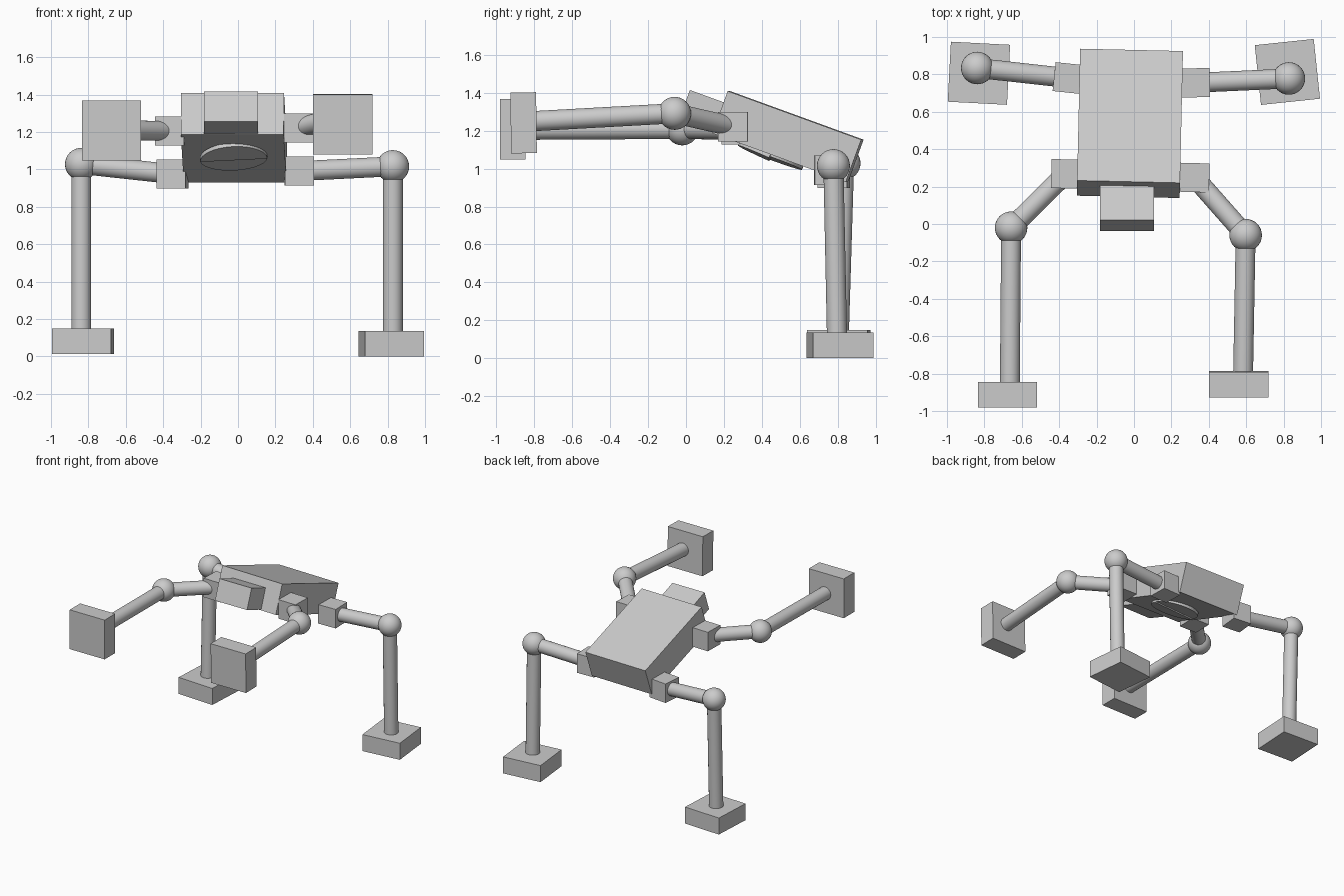
import bpy, bmesh, math
from mathutils import Vector, Matrix, Euler

if "Cube" in bpy.data.objects:
    bpy.data.objects.remove(bpy.data.objects["Cube"])


def box(name, loc, size, rot=(0, 0, 0)):
    bpy.ops.mesh.primitive_cube_add(size=1, location=loc, rotation=[math.radians(a) for a in rot])
    ob = bpy.context.object
    ob.name = name
    ob.scale = size
    return ob


def rod(name, a, b, radius=0.053):
    a, b = Vector(a), Vector(b)
    bpy.ops.mesh.primitive_cylinder_add(vertices=32, radius=radius, depth=(b - a).length, location=(a + b) / 2)
    ob = bpy.context.object
    ob.name = name
    ob.rotation_euler = (b - a).to_track_quat('Z', 'Y').to_euler()
    bpy.ops.object.shade_smooth_by_angle()


def ball(name, loc, radius=0.087):
    bpy.ops.mesh.primitive_uv_sphere_add(segments=32, ring_count=16, radius=radius, location=loc)
    bpy.context.object.name = name
    bpy.ops.object.shade_smooth()


def half_disc(name, frame, side, tilt, radius=0.18, thick=0.022):
    """Half-round plate lying under the torso, hinged on its straight edge."""
    bm = bmesh.new()
    arc = [math.pi * i / 24 for i in range(25)]
    verts = [bm.verts.new((radius * math.cos(t), side * radius * math.sin(t), 0)) for t in arc]
    face = bm.faces.new(verts)
    ext = bmesh.ops.extrude_face_region(bm, geom=[face])
    bmesh.ops.translate(bm, vec=(0, 0, -thick),
                        verts=[g for g in ext['geom'] if isinstance(g, bmesh.types.BMVert)])
    bmesh.ops.recalc_face_normals(bm, faces=bm.faces)
    mesh = bpy.data.meshes.new(name)
    bm.to_mesh(mesh)
    bm.free()
    ob = bpy.data.objects.new(name, mesh)
    bpy.context.collection.objects.link(ob)
    ob.matrix_world = frame @ Matrix.Rotation(math.radians(tilt), 4, 'X')


# Torso pitched nose-up, with the head pushed into its front
TILT = (-20, 0, -1.3)
torso_loc = Vector((-0.022, 0.538, 1.17))
box("torso", torso_loc, (0.55, 0.75, 0.237), TILT)
box("head", (-0.037, 0.102, 1.296), (0.29, 0.235, 0.168), (-20, 0, 0))

# Round two-part hatch on the underside
torso_frame = Matrix.Translation(torso_loc) @ Euler([math.radians(a) for a in TILT]).to_matrix().to_4x4()
hatch_frame = torso_frame @ Matrix.Translation((0, -0.05, -0.118))
hatch_frame = hatch_frame @ Matrix.Rotation(math.radians(-3), 4, 'Y')
half_disc("hatch_front", hatch_frame @ Matrix.Translation((0, 0, -0.008)), -1, -4)
half_disc("hatch_rear", hatch_frame, 1, 0)

# Limbs: hip block, yaw, joint ball, rod end, pad centre, pad size, pad rotation
UPRIGHT = (0.316, 0.136, 0.321)
FLAT = (0.317, 0.321, 0.135)
limbs = {
    "front_right": ((0.325, 0.248, 1.222), -1.5, (0.597, -0.06, 1.292),
                    (0.583, -0.82, 1.25), (0.56, -0.857, 1.242), UPRIGHT, (0.8, 0, 0)),
    "front_left": ((-0.365, 0.268, 1.205), -1.5, (-0.657, -0.02, 1.21),
                   (-0.664, -0.87, 1.205), (-0.676, -0.914, 1.208), UPRIGHT, (0, 0, 0)),
    "rear_right": ((0.328, 0.755, 0.991), 1.5, (0.828, 0.778, 1.016),
                   (0.828, 0.797, 0.1), (0.82, 0.813, 0.068), FLAT, (0, 0, 6)),
    "rear_left": ((-0.35, 0.78, 0.975), -6, (-0.838, 0.834, 1.028),
                  (-0.838, 0.806, 0.11), (-0.829, 0.806, 0.081), FLAT, (0, 0, -3)),
}
for side, (hip, yaw, joint, end, pad, size, rot) in limbs.items():
    box(side + "_hip", hip, (0.155, 0.155, 0.155), (0, 0, yaw))
    rod(side + "_upper_leg", hip, joint)
    ball(side + "_knee", joint)
    rod(side + "_lower_leg", joint, end)
    box(side + "_foot", pad, size, rot)
